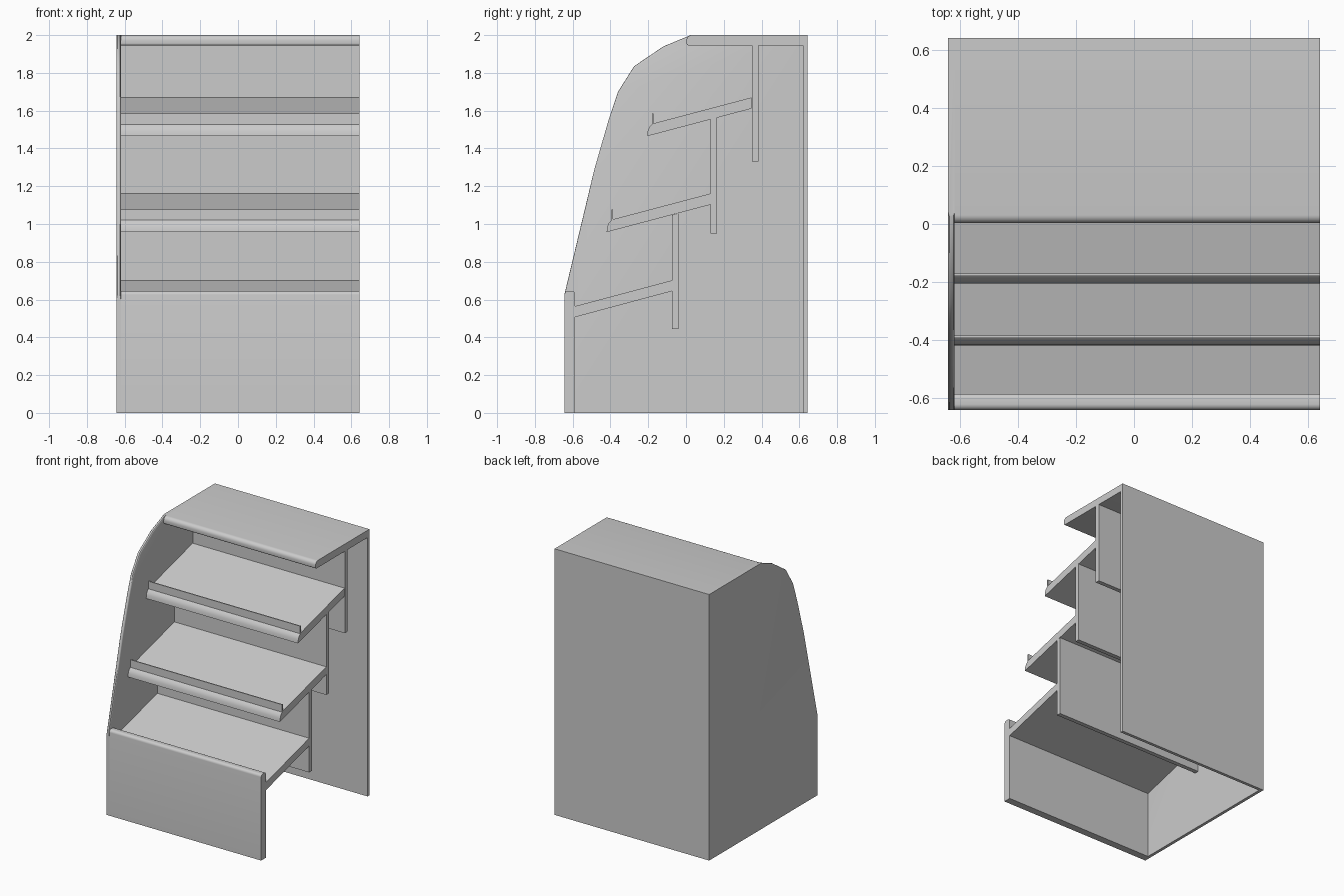
import bpy, bmesh, math
from mathutils import Vector

if "Cube" in bpy.data.objects:
    bpy.data.objects.remove(bpy.data.objects["Cube"])

LEFT, INNER, RIGHT = -0.643, -0.62, 0.643
SLOPE = 0.264


def fillet(points, radii, steps=5):
    """Round the chosen corners of a (y, z) outline."""
    out = []
    n = len(points)
    for i, p in enumerate(points):
        p = Vector(p)
        r = radii.get(i)
        if not r:
            out.append(p)
            continue
        a = p + (Vector(points[i - 1]) - p).normalized() * r
        b = p + (Vector(points[(i + 1) % n]) - p).normalized() * r
        for k in range(steps + 1):
            t = k / steps
            w = 0.7071
            d = (1 - t) ** 2 + 2 * w * t * (1 - t) + t * t
            out.append(((1 - t) ** 2 * a + 2 * w * t * (1 - t) * p + t * t * b) / d)
    return out


def extrude(name, points, x0=INNER, x1=RIGHT, radii=None, rim=None):
    """Extrude a (y, z) outline along x; rim = edge range to soften."""
    pts = fillet(points, radii or {})
    n = len(pts)
    bm = bmesh.new()
    rings = [[bm.verts.new((x, p[0], p[1])) for p in pts] for x in (x0, x1)]
    bm.faces.new(rings[0])
    bm.faces.new(rings[1][::-1])
    for i in range(n):
        j = (i + 1) % n
        bm.faces.new((rings[0][i], rings[1][i], rings[1][j], rings[0][j]))
    bmesh.ops.recalc_face_normals(bm, faces=bm.faces)
    if rim:
        edges = [bm.edges.get((ring[i], ring[i + 1])) for ring in rings for i in rim]
        bmesh.ops.bevel(bm, geom=edges, offset=0.009, segments=3, profile=0.5,
                        affect='EDGES')
    mesh = bpy.data.meshes.new(name)
    bm.to_mesh(mesh)
    bm.free()
    mesh.shade_smooth()
    mesh.set_sharp_from_angle(angle=math.radians(30))
    obj = bpy.data.objects.new(name, mesh)
    bpy.context.collection.objects.link(obj)
    return obj


# Curved side panel with softened front rim
extrude("side_panel",
        [(-0.643, 0), (0.643, 0), (0.643, 2), (0.025, 2), (-0.12, 1.94),
         (-0.275, 1.835), (-0.36, 1.70), (-0.41, 1.55), (-0.485, 1.29),
         (-0.643, 0.63)], LEFT, INNER, rim=range(3, 9))

# Outer boards
extrude("back_panel", [(0.62, 0), (0.643, 0), (0.643, 1.945), (0.62, 1.945)])
extrude("top_panel", [(0.003, 1.945), (0.643, 1.945), (0.643, 2), (0.003, 2)],
        radii={0: 0.012, 3: 0.028})
extrude("front_panel", [(-0.643, 0), (-0.587, 0), (-0.587, 0.645), (-0.643, 0.645)],
        radii={2: 0.016, 3: 0.02})

# Lowest sloped shelf, behind the front panel
extrude("shelf_lower", [(-0.587, 0.507), (-0.073, 0.645), (-0.073, 0.702), (-0.587, 0.565)])

# Upper sloped shelves with rounded nose and thin retaining lip
for name, y, z in (("shelf_middle", -0.42, 0.957), ("shelf_upper", -0.205, 1.465)):
    end = 0.552
    extrude(name, [(y, z), (y + end, z + 0.146), (y + end, z + 0.205),
                   (y + 0.034, z + 0.068), (y + 0.034, z + 0.12),
                   (y + 0.026, z + 0.12), (y + 0.026, z + 0.063),
                   (y + 0.011, z + 0.048), (y + 0.002, z + 0.026)])

# Vertical risers meeting the underside of the board above
for name, y, z0, z1, rise in (("riser_lower", -0.073, 0.445, 1.048, SLOPE),
                              ("riser_middle", 0.13, 0.95, 1.554, SLOPE),
                              ("riser_upper", 0.35, 1.33, 1.945, 0)):
    w = 0.033
    extrude(name, [(y, z0), (y + w, z0), (y + w, z1 + w * rise), (y, z1)])
